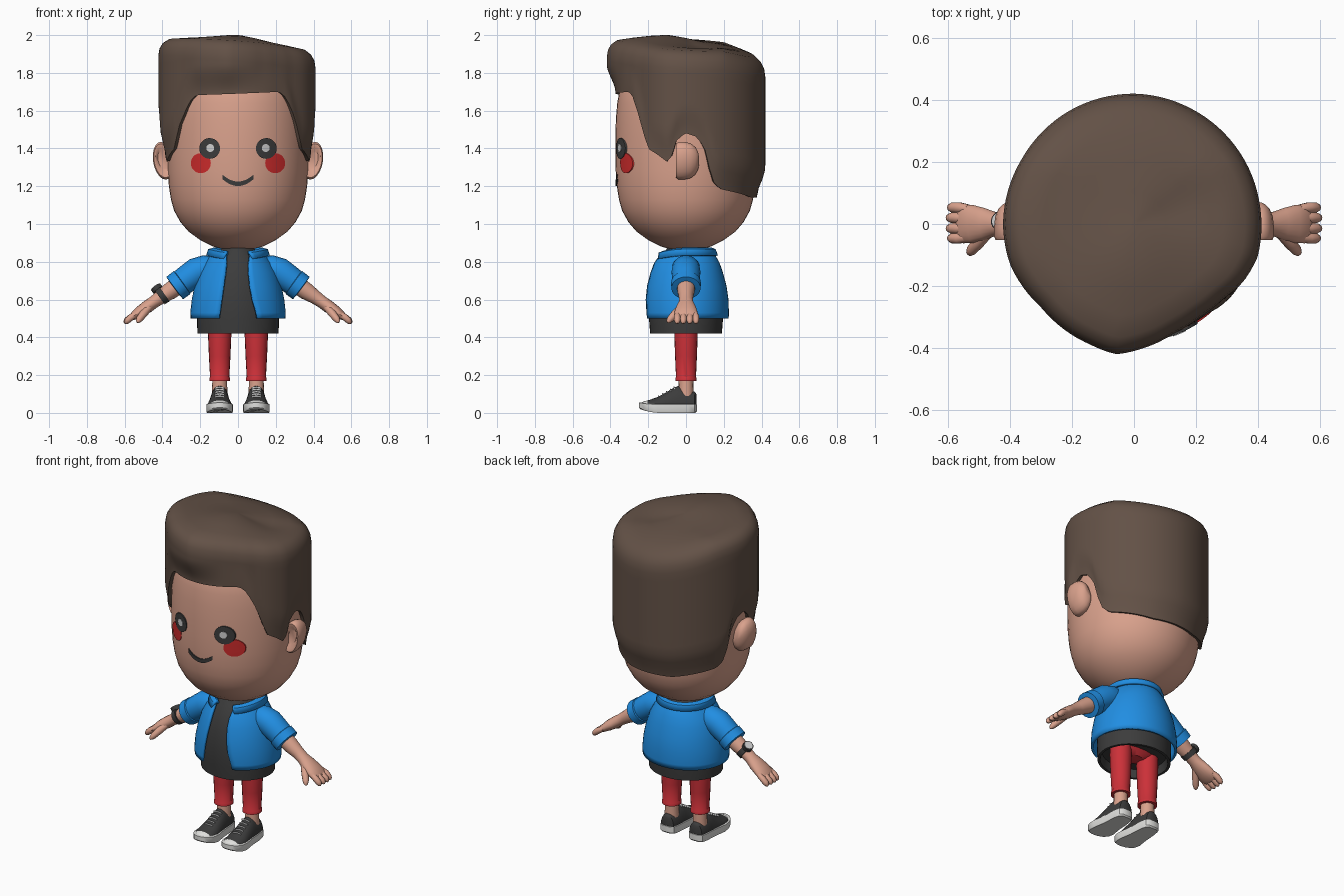
import bpy, bmesh, math
from mathutils import Vector
from math import sin, cos, pi, radians, exp


def material(name, r, g, b):
    m = bpy.data.materials.new(name)
    m.diffuse_color = (r, g, b, 1)
    return m


SKIN = material("skin", 0.70, 0.36, 0.265)
HAIR = material("brown_hair", 0.125, 0.083, 0.062)
BLUE = material("jacket_blue", 0.015, 0.27, 0.76)
DARK = material("charcoal", 0.045, 0.045, 0.045)
RED = material("trouser_red", 0.60, 0.03, 0.04)
BLUSH = material("blush_red", 0.62, 0.025, 0.025)
WHITE = material("sole_white", 0.75, 0.75, 0.73)
GREY = material("light_grey", 0.62, 0.62, 0.62)


def finish(bm, name, mats, angle=40):
    bmesh.ops.recalc_face_normals(bm, faces=bm.faces[:])
    me = bpy.data.meshes.new(name)
    bm.to_mesh(me)
    bm.free()
    ob = bpy.data.objects.new(name, me)
    bpy.context.collection.objects.link(ob)
    for m in mats if isinstance(mats, list) else [mats]:
        me.materials.append(m)
    bpy.ops.object.select_all(action='DESELECT')
    ob.select_set(True)
    bpy.context.view_layer.objects.active = ob
    bpy.ops.object.shade_smooth_by_angle(angle=radians(angle))
    return ob


def loft(name, rings, mats, closed=True, caps=(True, True), angle=40, rule=None):
    """Skin a list of equally long point rings."""
    bm = bmesh.new()
    vs = [[bm.verts.new(p) for p in ring] for ring in rings]
    n = len(vs[0])
    for a, b in zip(vs, vs[1:]):
        for i in range(n if closed else n - 1):
            j = (i + 1) % n
            bm.faces.new((a[i], a[j], b[j], b[i]))
    if closed and caps[0]:
        bm.faces.new(vs[0])
    if closed and caps[1]:
        bm.faces.new(vs[-1])
    if rule:
        for f in bm.faces:
            f.material_index = rule(f.calc_center_median())
    return finish(bm, name, mats, angle)


def lathe(name, prof, mat, n=40, cx=0, cy=0, **k):
    """Stack of ellipses given as (z, rx, ry)."""
    return loft(name, [[(cx + rx * sin(2 * pi * i / n), cy - ry * cos(2 * pi * i / n), z)
                        for i in range(n)] for z, rx, ry in prof], mat, **k)


def tube(name, pts, mat, n=16, s=1, **k):
    """Tube through (x, y, z, radius, y stretch), mirrored in x by s."""
    P = [Vector(p[:3]) for p in pts]
    rings = []
    for i, p in enumerate(pts):
        t = (P[min(i + 1, len(P) - 1)] - P[max(i - 1, 0)]).normalized()
        u = t.cross(Vector((0, 1, 0))).normalized()
        v = u.cross(t)
        ring = [P[i] + u * p[3] * cos(2 * pi * j / n) + v * p[3] * p[4] * sin(2 * pi * j / n)
                for j in range(n)]
        rings.append([(q.x * s, q.y, q.z) for q in ring])
    return loft(name, rings, mat, **k)


def interp(table, x):
    for (x0, y0), (x1, y1) in zip(table, table[1:]):
        if x <= x1:
            return y0 + (y1 - y0) * max(0, (x - x0) / (x1 - x0))
    return table[-1][1]


# Head
HEAD = [(0.862, 0.06), (0.88, 0.13), (0.915, 0.20), (0.96, 0.262), (1.01, 0.305), (1.07, 0.338),
        (1.13, 0.355), (1.2, 0.366), (1.28, 0.372), (1.36, 0.374), (1.46, 0.374), (1.56, 0.371),
        (1.64, 0.364), (1.72, 0.35), (1.8, 0.31), (1.86, 0.24)]
lathe("head", [(z, r, r) for z, r in HEAD], SKIN, 48)
lathe("neck", [(0.78, 0.085, 0.085), (0.9, 0.085, 0.085)], SKIN, 20)


# Face plates wrapped onto the head
def on_face(x, z, off):
    r = interp(HEAD, z) + off
    return (x, -math.sqrt(r * r - x * x), z)


def face_disc(name, cx, cz, rad, off, mat):
    loft(name, [[on_face(cx + rad * k * cos(2 * pi * i / 28), cz + rad * k * sin(2 * pi * i / 28), o)
                 for i in range(28)]
                for k, o in ((1, -0.004), (1, off), (0.7, off), (0.4, off), (0.1, off))],
         mat, caps=(False, True))


for s, side in ((-1, "right"), (1, "left")):
    face_disc("cheek_" + side, s * 0.197, 1.322, 0.053, 0.004, BLUSH)
    face_disc("eye_" + side, s * 0.15, 1.4, 0.055, 0.007, DARK)
    face_disc("eye_glint_" + side, s * 0.147, 1.402, 0.021, 0.0095, GREY)
arc = [(i / 8 - 1, 1.213 + 0.037 * (i / 8 - 1) ** 2) for i in range(17)]
loft("mouth", [[on_face(0.083 * u, z + 0.012 * d, o) for u, z in arc]
               for d, o in ((1, -0.004), (1, 0.006), (-1, 0.006), (-1, -0.004))], DARK, closed=False)

# Ears: rounded behind, cut flat with a hollow at the front
for s, side in ((-1, "right"), (1, "left")):
    rings = []
    for y, k in ((-0.035, 0.5), (-0.05, 0.72), (-0.052, 0.9), (-0.04, 1), (-0.01, 1), (0.025, 0.92),
                 (0.05, 0.72), (0.064, 0.45), (0.07, 0.15)):
        rings.append([(s * (0.395 + 0.055 * k * cos(a) + 0.012 * sin(a)), y, 1.335 + 0.1 * k * sin(a))
                      for a in (2 * pi * i / 20 for i in range(20))])
    loft("ear_" + side, rings, SKIN)

# Hair: hairline height and outer radius by angle from the front, then a domed top
LINE = [(0, 1.69), (36, 1.70), (42, 1.67), (48, 1.60), (54, 1.5), (59, 1.40), (68, 1.365), (75, 1.33),
        (79, 1.36), (83, 1.45), (90, 1.48), (99, 1.46), (105, 1.39), (111, 1.23), (118, 1.185),
        (157, 1.14), (180, 1.14)]
OUTER = [(-180, 0.42), (-150, 0.42), (-120, 0.418), (-90, 0.422), (-72, 0.42), (-48, 0.402),
         (-20, 0.413), (-8, 0.424), (5, 0.40), (20, 0.375), (35, 0.367), (50, 0.375), (62, 0.398),
         (75, 0.412), (100, 0.41), (130, 0.412), (155, 0.415), (180, 0.42)]


def top_height(x, y):
    return (1.955 - 0.08 * x - 0.05 * y - 0.25 * max(0, y - 0.2)
            + 0.04 * exp(-(x * x + (y + 0.1) ** 2) / 0.03)
            - 0.02 * exp(-((x - 0.15) ** 2 + (y - 0.05) ** 2) / 0.006))


N, ROWS = 96, 14
hair = [[] for _ in range(ROWS + 8)]
for i in range(N):
    d = -180 + 360 * i / N
    sx, sy = sin(radians(d)), -cos(radians(d))
    R = interp(OUTER, d)
    zb = interp(LINE, abs(d)) + (0.08 * 0.37 * min(0, sx) if abs(d) < 50 else 0)
    zt = top_height(R * sx, R * sy) - 0.1
    rb = interp(HEAD, zb)
    hair[0].append((sx * (rb - 0.02), sy * (rb - 0.02), zb + 0.01))
    for k in range(ROWS):
        z = zb + (zt - zb) * k / (ROWS - 1)
        t = min(1, (z - zb) / 0.16)
        t = t * t * (3 - 2 * t)
        r = (rb + 0.018) * (1 - t) + R * t
        hair[k + 1].append((sx * r, sy * r, z))
    for k, (q, dz) in enumerate(((0.985, 0.06), (0.945, 0.03), (0.87, 0.008), (0.7, 0), (0.48, 0),
                                 (0.25, 0), (0.03, 0))):
        x, y = sx * R * q, sy * R * q
        hair[ROWS + 1 + k].append((x, y, top_height(x, y) - dz))
loft("hair", hair, HAIR, caps=(False, True), angle=50)

# Shirt, open below with a raised inner cap
lathe("shirt", [(0.47, 0.19, 0.165), (0.42, 0.2, 0.175), (0.42, 0.215, 0.19), (0.5, 0.217, 0.196),
                (0.6, 0.212, 0.198), (0.7, 0.192, 0.183), (0.78, 0.16, 0.16), (0.84, 0.11, 0.125),
                (0.872, 0.085, 0.1)], DARK)


# Open jacket and its folded collar
def wrap(name, rows, droop=0):
    rings = []
    for z, rx, ry, left, right in rows:
        a0, a1 = math.asin(right / rx), 2 * pi - math.asin(left / rx)
        ring = []
        for i in range(45):
            a = a0 + (a1 - a0) * i / 44
            ring.append((rx * sin(a), -ry * cos(a), z - droop * max(0, cos(a)) ** 2))
        rings.append(ring)
    loft(name, rings, BLUE, closed=False)
    m = bpy.context.object.modifiers.new("thickness", 'SOLIDIFY')
    m.thickness, m.offset = 0.014, 0


wrap("jacket", [(0.5, 0.244, 0.219, 0.10, 0.10), (0.53, 0.246, 0.22, 0.095, 0.095),
                (0.6, 0.238, 0.218, 0.085, 0.075), (0.67, 0.224, 0.208, 0.075, 0.062),
                (0.74, 0.202, 0.189, 0.065, 0.055), (0.79, 0.175, 0.172, 0.06, 0.055),
                (0.83, 0.14, 0.15, 0.06, 0.06), (0.855, 0.115, 0.13, 0.06, 0.06)])
wrap("collar", [(0.845, 0.108, 0.12, 0.055, 0.055), (0.868, 0.132, 0.138, 0.055, 0.055),
                (0.862, 0.153, 0.152, 0.06, 0.06), (0.832, 0.162, 0.162, 0.075, 0.075)], 0.022)

# Trousers
lathe("trouser_seat", [(0.435, 0.06, 0.045), (0.46, 0.14, 0.065), (0.5, 0.17, 0.09)], RED, 24)
FOOT = [(0.058, 0.028), (0.045, 0.046), (0.01, 0.054), (-0.08, 0.06), (-0.15, 0.071), (-0.19, 0.068),
        (-0.22, 0.055), (-0.24, 0.035), (-0.25, 0.012)]
UPPER = [(0.055, 0.026, 0.1), (0.045, 0.044, 0.112), (0.01, 0.05, 0.122), (-0.04, 0.053, 0.143),
         (-0.07, 0.055, 0.13), (-0.11, 0.06, 0.106), (-0.15, 0.065, 0.084), (-0.19, 0.061, 0.07),
         (-0.205, 0.055, 0.066), (-0.23, 0.038, 0.058), (-0.243, 0.02, 0.045)]

for s, side in ((-1, "right"), (1, "left")):
    cx = s * 0.097
    # Leg, hem and ankle
    lathe("trouser_leg_" + side, [(0.5, 0.06, 0.062), (0.42, 0.062, 0.062), (0.3, 0.057, 0.058),
                                  (0.19, 0.051, 0.053), (0.185, 0.055, 0.056), (0.168, 0.055, 0.056),
                                  (0.168, 0.045, 0.045)], RED, 20, cx=cx)
    lathe("ankle_" + side, [(0.09, 0.042, 0.04), (0.19, 0.038, 0.038)], SKIN, 16, cx=cx)

    # Shoe: sole, upper with pale toe cap, laces
    outline = [(w, y) for y, w in FOOT] + [(-w, y) for y, w in reversed(FOOT)]
    lift = lambda y: 0.02 * max(0, (-y - 0.14) / 0.11) ** 2
    loft("shoe_sole_" + side, [[(cx + w * k, -0.09 + (y + 0.09) * k, z + lift(y) * g) for w, y in outline]
                               for k, z, g in ((0.95, 0, 1), (1, 0.008, 1), (1, 0.044, 0.5),
                                               (0.96, 0.046, 0.5))], WHITE)
    loft("shoe_upper_" + side,
         [[(cx + w * math.copysign(abs(cos(a)) ** 0.9, cos(a)), y, 0.035 + (h - 0.035) * sin(a))
           for a in (pi * i / 14 for i in range(15))] for y, w, h in UPPER],
         [DARK, WHITE], rule=lambda c: 1 if c.y < -0.2 else 0)
    for i in range(5):
        y = -0.06 - 0.021 * i
        h = interp([(-u[0], u[2]) for u in UPPER], -y)
        loft("shoe_lace_%d_%s" % (i, side),
             [[(cx + x, y + dy, h + dz - 0.55 * dy - 7 * x * x) for dy, dz in
               ((-0.005, -0.006), (0.005, -0.006), (0.005, 0.004), (-0.005, 0.004))]
              for x in (-0.026, -0.013, 0, 0.013, 0.026)], GREY)

    # Sleeve with turned cuff
    tube("sleeve_" + side, [(0.12, 0, 0.765, 0.06, 1), (0.17, 0, 0.762, 0.074, 1),
                            (0.22, 0, 0.745, 0.077, 1), (0.27, 0, 0.71, 0.073, 1),
                            (0.32, 0, 0.674, 0.068, 1)], BLUE, 20, s)
    tube("cuff_" + side, [(0.293, 0, 0.692, 0.066, 1.05), (0.296, 0, 0.69, 0.075, 1.05),
                          (0.335, 0, 0.661, 0.074, 1.05), (0.34, 0, 0.657, 0.068, 1.05),
                          (0.335, 0, 0.661, 0.055, 1.05)], BLUE, 20, s)
    # Forearm and palm in one tube
    tube("arm_" + side, [(0.31, 0, 0.68, 0.048, 1), (0.36, 0, 0.645, 0.046, 1), (0.41, 0, 0.612, 0.037, 1),
                         (0.445, 0, 0.587, 0.033, 1.15), (0.48, 0, 0.562, 0.034, 1.5),
                         (0.52, 0, 0.535, 0.03, 2.05), (0.55, 0, 0.514, 0.023, 2.7),
                         (0.565, 0, 0.503, 0.014, 3.6)], SKIN, 20, s)
    for i, y in enumerate((0.053, 0.02, -0.014, -0.046)):
        e = 0.004 if i in (1, 2) else 0
        tube("finger_%d_%s" % (i, side), [(0.535, y * 0.9, 0.524, 0.016, 1), (0.565, y, 0.507, 0.018, 1),
                                          (0.584 + e, y, 0.49, 0.017, 1), (0.593 + e, y, 0.479, 0.012, 1),
                                          (0.597 + e, y, 0.473, 0.004, 1)], SKIN, 10, s)
    tube("thumb_" + side, [(0.47, -0.025, 0.56, 0.02, 1), (0.5, -0.058, 0.525, 0.021, 1),
                           (0.522, -0.083, 0.497, 0.018, 1), (0.53, -0.093, 0.484, 0.012, 1),
                           (0.533, -0.097, 0.478, 0.004, 1)], SKIN, 10, s)

# Wristwatch: band, case and pale dial
tube("watch_band", [(0.39, 0, 0.63, 0.036, 1), (0.39, 0, 0.63, 0.048, 1), (0.415, 0, 0.612, 0.046, 1),
                    (0.415, 0, 0.612, 0.034, 1)], DARK, 20, -1)
axis = Vector((0.56, 0.2, 0.78)).normalized()
for name, a, b, r, mat in (("watch_case", 0.035, 0.058, 0.03, DARK), ("watch_dial", 0.055, 0.061, 0.024, GREY)):
    c = Vector((0.403, 0, 0.621))
    tube(name, [(*(c + axis * a), r, 1), (*(c + axis * b), r, 1)], mat, 18, -1)
